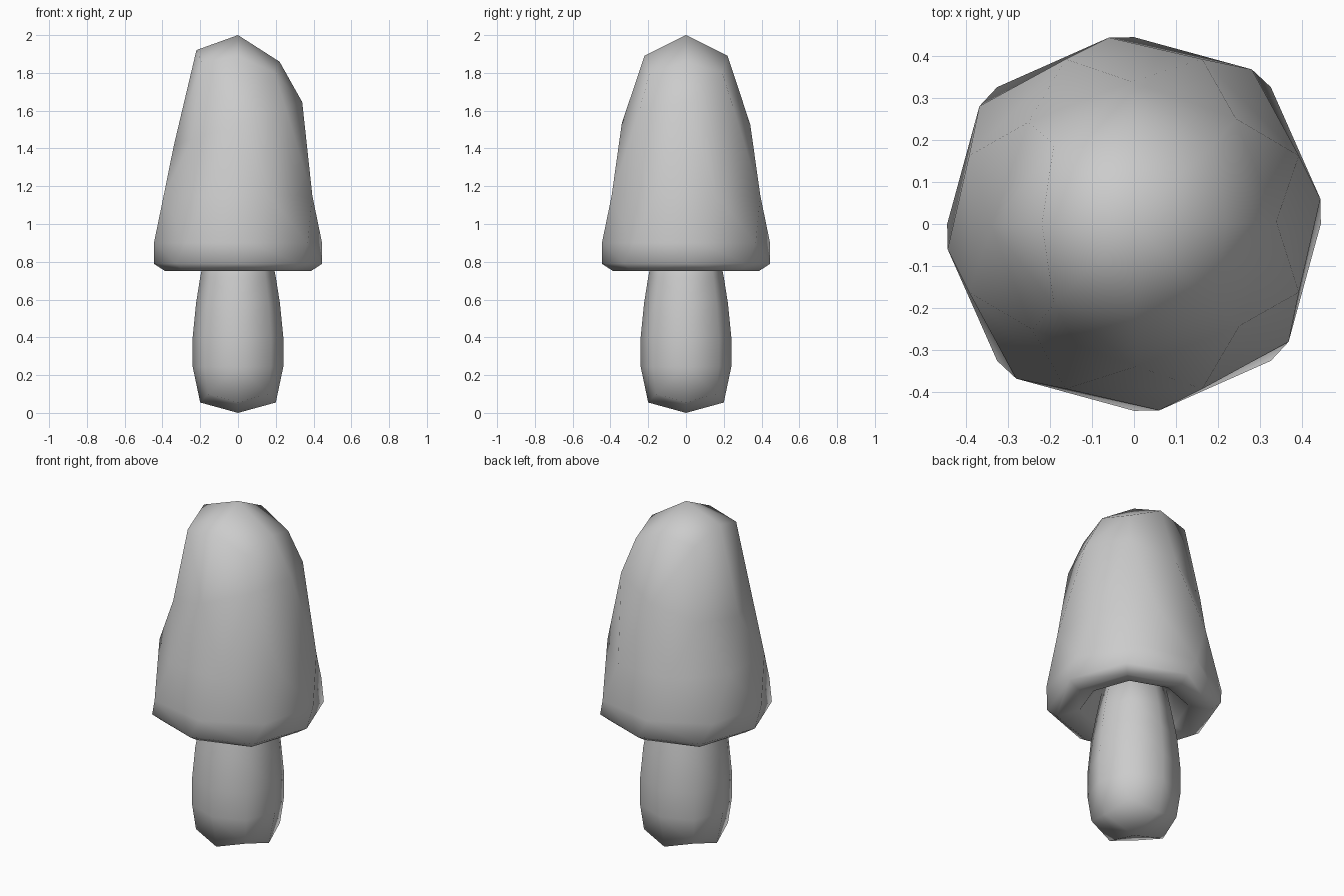
import bpy, bmesh
from math import cos, sin, radians

cube = bpy.data.objects.get("Cube")
if cube:
    bpy.data.objects.remove(cube, do_unlink=True)

grey = bpy.data.materials.new("plain grey")
grey.use_nodes = True
GREY = (0.6, 0.6, 0.6, 1)
grey.diffuse_color = GREY
grey.node_tree.nodes["Principled BSDF"].inputs["Base Color"].default_value = GREY


def ring(bm, axis_r, corner_r, z, twist=0, slope=0, drop=0):
    """Eight points: four on the axes, four on the diagonals (drop moves these down)."""
    points = []
    for k in range(8):
        a = radians(45 * k + twist)
        r, down = (corner_r, drop) if k % 2 else (axis_r, 0)
        x = r * cos(a)
        points.append(bm.verts.new((x, r * sin(a), z + slope * x - down)))
    return points


def bridge(bm, upper, lower):
    """Join two rings with triangles along the shorter diagonal."""
    for k in range(8):
        n = (k + 1) % 8
        a, b, c, d = upper[k], upper[n], lower[n], lower[k]
        if (a.co - c.co).length < (b.co - d.co).length:
            tris = ((a, d, c), (a, c, b))
        else:
            tris = ((a, d, b), (b, d, c))
        for t in tris:
            bm.faces.new(t)


def lathe(name, top, ring_specs, bottom):
    bm = bmesh.new()
    rings = [ring(bm, *s) for s in ring_specs]
    for upper, lower in zip(rings, rings[1:]):
        bridge(bm, upper, lower)
    for tip_z, loop in ((top, rings[0]), (bottom, rings[-1])):
        tip = bm.verts.new((0, 0, tip_z))
        for k in range(8):
            bm.faces.new((tip, loop[k], loop[(k + 1) % 8]))
    bmesh.ops.recalc_face_normals(bm, faces=bm.faces)
    for f in bm.faces:
        f.smooth = True
    mesh = bpy.data.meshes.new(name)
    bm.to_mesh(mesh)
    bm.free()
    mesh.materials.append(grey)
    obj = bpy.data.objects.new(name, mesh)
    bpy.context.collection.objects.link(obj)
    return obj


# Tall twisted cap with a hollow underside
lathe("cap", 2.0, [
    (0.22, 0.27, 1.89, 0, -0.14, 0.06),
    (0.34, 0.35, 1.53, 1, 0.34),
    (0.426, 0.426, 1.15, 22.5),
    (0.449, 0.464, 0.90, 7.7),
    (0.446, 0.462, 0.79),
    (0.385, 0.41, 0.75),
    (0.28, 0.29, 0.78),
    (0.20, 0.21, 0.88),
], 0.9)

# Bulging stem that runs up into the cap
lathe("stem", 0.95, [
    (0.16, 0.165, 0.92),
    (0.20, 0.205, 0.72),
    (0.222, 0.23, 0.58),
    (0.24, 0.247, 0.40),
    (0.24, 0.247, 0.245),
    (0.20, 0.226, 0.055, 0, 0, -0.045),
], 0.0)
